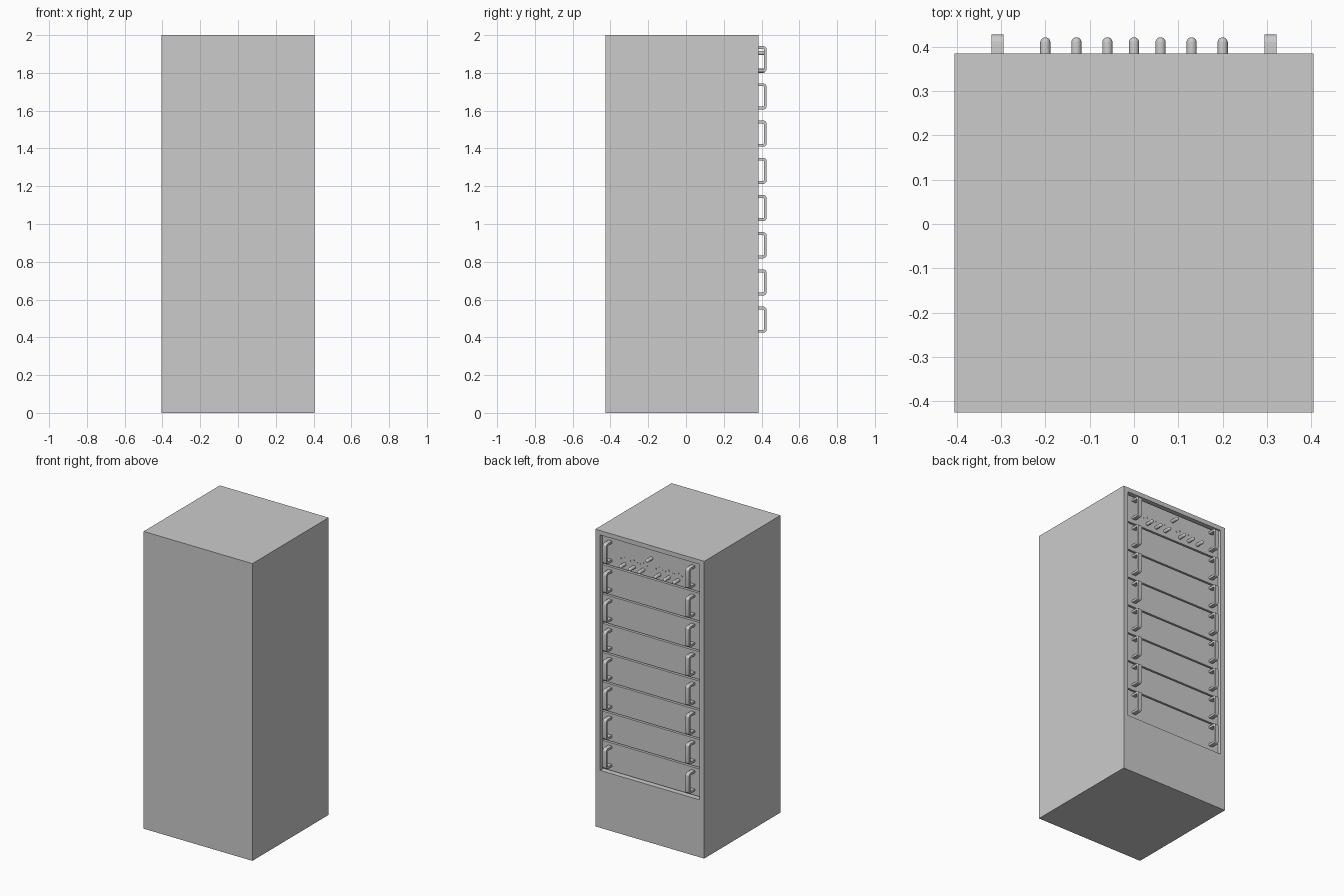
import bpy, bmesh, math
from mathutils import Matrix, Vector

if "Cube" in bpy.data.objects:
    bpy.data.objects.remove(bpy.data.objects["Cube"])

grey = bpy.data.materials.new("cabinet grey")
grey.diffuse_color = (0.6, 0.6, 0.6, 1)
grey.use_nodes = True
grey.node_tree.nodes["Principled BSDF"].inputs["Base Color"].default_value = grey.diffuse_color

FRONT = 0.385            # plane of the cabinet's panelled side
PANEL = 0.366            # plane of the recessed drawer faces
Z0, PITCH, COUNT = 0.392, 0.197, 8
HALF_W = 0.37


def finish(name, bm, smooth=False):
    bmesh.ops.recalc_face_normals(bm, faces=bm.faces[:])
    me = bpy.data.meshes.new(name)
    bm.to_mesh(me)
    bm.free()
    if smooth:
        for p in me.polygons:
            p.use_smooth = True
        me.set_sharp_from_angle(angle=math.radians(35))
    me.materials.append(grey)
    ob = bpy.data.objects.new(name, me)
    bpy.context.collection.objects.link(ob)
    return ob


def box(bm, x0, x1, y0, y1, z0, z1):
    m = Matrix.Translation(((x0 + x1) / 2, (y0 + y1) / 2, (z0 + z1) / 2)) \
        @ Matrix.Diagonal((x1 - x0, y1 - y0, z1 - z0, 1))
    return bmesh.ops.create_cube(bm, size=1, matrix=m)["verts"]


# cabinet: solid box with a recess pushed into its panelled face
bm = bmesh.new()
box(bm, -0.405, 0.405, -0.425, FRONT, 0, 2)
bm.normal_update()
face = max(bm.faces, key=lambda f: f.normal.y)
outer = list(face.verts)
bm.faces.remove(face)
zb, zt = Z0 - 0.006, Z0 + COUNT * PITCH + 0.002


def opening(y):
    return [bm.verts.new((HALF_W * (1 if v.co.x > 0 else -1), y,
                          zt if v.co.z > 1 else zb)) for v in outer]


rim, floor = opening(FRONT), opening(0.34)
for a, b in ((outer, rim), (rim, floor)):
    for i in range(4):
        j = (i + 1) % 4
        bm.faces.new((a[i], a[j], b[j], b[i]))
bm.faces.new(floor)
finish("cabinet", bm)


# handle: C-shaped flat bar with rounded outer corners
def handle_side(inset):
    tip, r = 0.427 - inset, max(0.018 - inset, 0.004)
    lo, hi = -0.069 + inset, 0.069 - inset
    pts = [(PANEL - 0.002, lo)]
    for k in range(6):
        a = -math.pi / 2 + k * math.pi / 10
        pts.append((tip - r + r * math.cos(a), lo + r + r * math.sin(a)))
    for k in range(6):
        a = k * math.pi / 10
        pts.append((tip - r + r * math.cos(a), hi - r + r * math.sin(a)))
    pts.append((PANEL - 0.002, hi))
    return pts


def handle(name, x, z):
    bm = bmesh.new()
    w = 0.0135
    rings = []
    for p, q in zip(handle_side(0), handle_side(0.015)):
        rings.append([bm.verts.new((x + s * w, c[0], z + c[1]))
                      for s, c in ((-1, p), (1, p), (1, q), (-1, q))])
    for a, b in zip(rings, rings[1:]):
        for i in range(4):
            j = (i + 1) % 4
            bm.faces.new((a[i], a[j], b[j], b[i]))
    bm.faces.new(rings[0])
    bm.faces.new(rings[-1])
    finish(name, bm, True)


# drawers with a pair of handles each
for n in range(COUNT):
    z = Z0 + n * PITCH
    bm = bmesh.new()
    box(bm, -HALF_W + 0.004, HALF_W - 0.004, 0.335, PANEL, z + 0.004, z + PITCH - 0.006)
    finish(f"drawer_{n + 1}", bm)
    for side, x in (("left", -0.308), ("right", 0.308)):
        handle(f"handle_{side}_{n + 1}", x, z + PITCH / 2 + 0.003)


# control knob: round shaft with a domed end
def knob(name, x, z, r=0.0115, tip=0.421):
    bm = bmesh.new()
    prof = [(r, PANEL - 0.002)]
    prof += [(r * math.cos(a), tip - r + r * math.sin(a))
             for a in (k * math.pi / 10 for k in range(5))]
    seg = 16
    rings = [[bm.verts.new((x + pr * math.cos(t), y, z + pr * math.sin(t)))
              for t in (i * 2 * math.pi / seg for i in range(seg))] for pr, y in prof]
    for a, b in zip(rings, rings[1:]):
        for i in range(seg):
            j = (i + 1) % seg
            bm.faces.new((a[i], a[j], b[j], b[i]))
    bm.faces.new(rings[0])
    bm.faces.new(rings[-1])
    finish(name, bm, True)


knob("main_knob", 0, 1.905)
marks = bmesh.new()
for i, x in enumerate((-0.2, -0.13, -0.06, 0.06, 0.13, 0.2)):
    knob(f"knob_{i + 1}", x, 1.812)
    # small dial marks above each knob
    for deg in (40, 90, 140):
        mx = x + 0.035 * math.cos(math.radians(deg))
        mz = 1.822 + 0.035 * math.sin(math.radians(deg))
        box(marks, mx - 0.003, mx + 0.003, PANEL - 0.001, PANEL + 0.003, mz - 0.003, mz + 0.003)
finish("dial_marks", marks)
